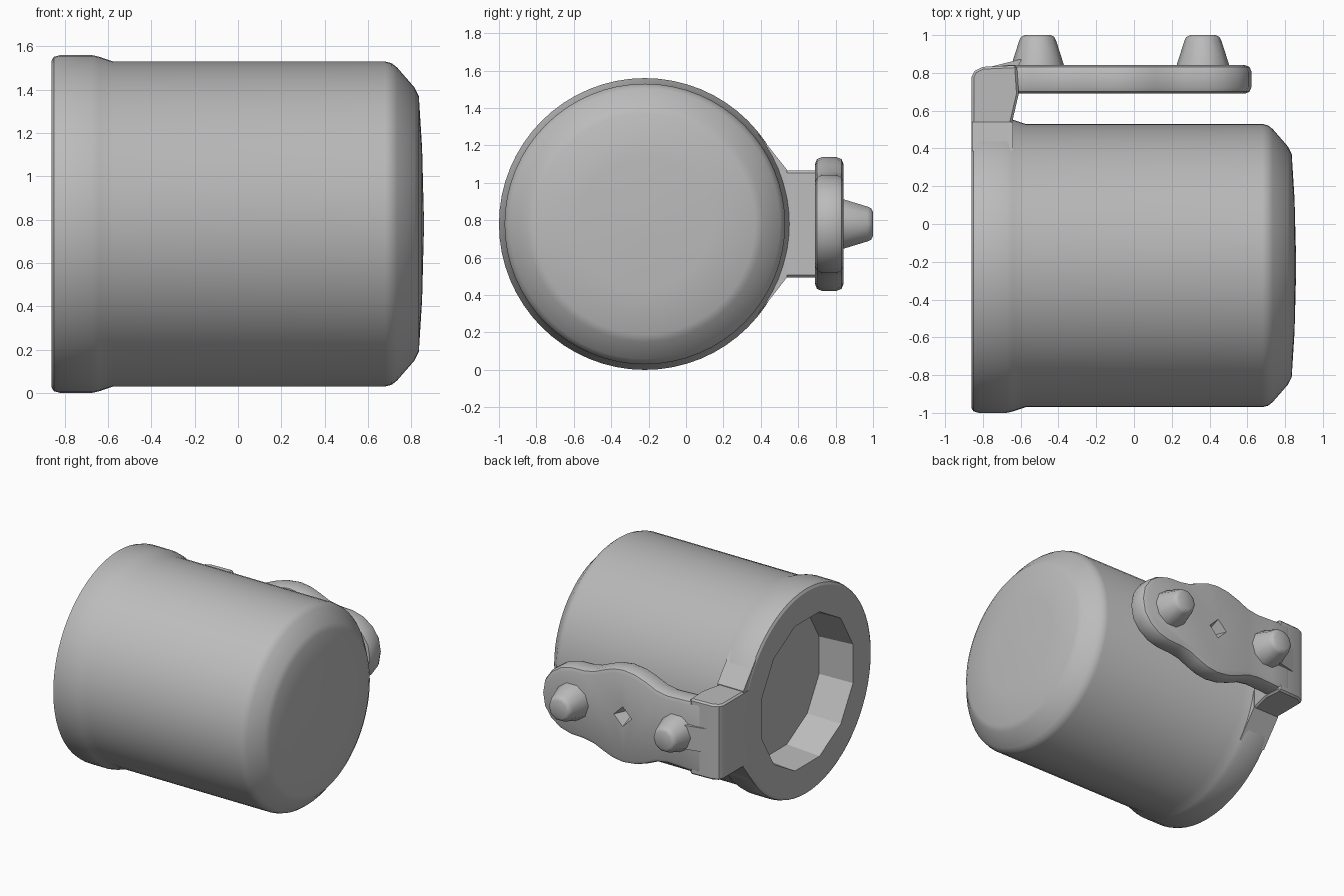
import bpy, bmesh, math

if "Cube" in bpy.data.objects:
    bpy.data.objects.remove(bpy.data.objects["Cube"])

CY, CZ = -0.22, 0.78          # axis of the cup

grey = bpy.data.materials.new("plain grey")
grey.diffuse_color = (0.5, 0.5, 0.5, 1)
grey.use_nodes = True
grey.node_tree.nodes["Principled BSDF"].inputs["Base Color"].default_value = grey.diffuse_color


def finish(name, bm):
    bmesh.ops.recalc_face_normals(bm, faces=bm.faces[:])
    me = bpy.data.meshes.new(name)
    bm.to_mesh(me)
    bm.free()
    me.materials.append(grey)
    ob = bpy.data.objects.new(name, me)
    bpy.context.collection.objects.link(ob)
    return ob


def revolve(name, profile, n, place, turn=0.0):
    """profile = (along, radius) rings, capped at both ends."""
    bm = bmesh.new()
    rings = []
    for t, r in profile:
        rings.append([bm.verts.new(place(t, r * math.cos(turn + 2 * math.pi * i / n),
                                         r * math.sin(turn + 2 * math.pi * i / n)))
                      for i in range(n)])
    for a, b in zip(rings, rings[1:]):
        for i in range(n):
            j = (i + 1) % n
            bm.faces.new((a[i], a[j], b[j], b[i]))
    bm.faces.new(rings[0])
    bm.faces.new(rings[-1])
    return finish(name, bm)


def prism(name, pts, a, b, place):
    """2D outline pushed from a to b."""
    bm = bmesh.new()
    lo = [bm.verts.new(place(u, v, a)) for u, v in pts]
    hi = [bm.verts.new(place(u, v, b)) for u, v in pts]
    n = len(pts)
    for i in range(n):
        j = (i + 1) % n
        bm.faces.new((lo[i], lo[j], hi[j], hi[i]))
    bm.faces.new(lo)
    bm.faces.new(hi)
    return finish(name, bm)


def activate(ob):
    bpy.ops.object.select_all(action='DESELECT')
    ob.select_set(True)
    bpy.context.view_layer.objects.active = ob


def bevel(ob, width, segments=2):
    m = ob.modifiers.new("bevel", 'BEVEL')
    m.width, m.segments = width, segments
    m.limit_method, m.angle_limit = 'ANGLE', math.radians(40)
    activate(ob)
    bpy.ops.object.modifier_apply(modifier=m.name)


def cut(ob, cutter):
    m = ob.modifiers.new("cut", 'BOOLEAN')
    m.operation, m.solver, m.object = 'DIFFERENCE', 'EXACT', cutter
    activate(ob)
    bpy.ops.object.modifier_apply(modifier=m.name)
    bpy.data.objects.remove(cutter)


def smooth(ob, deg=30):
    activate(ob)
    bpy.ops.object.shade_smooth_by_angle(angle=math.radians(deg))


along_x = lambda t, u, v: (t, CY + u, CZ + v)

# cup body with collar, chamfered and slightly domed end
cup = revolve("cup_body", [(-0.86, 0.755), (-0.85, 0.772), (-0.82, 0.78), (-0.675, 0.78),
                           (-0.64, 0.772), (-0.575, 0.75), (0.68, 0.75), (0.71, 0.742),
                           (0.735, 0.722), (0.815, 0.63), (0.835, 0.59), (0.85, 0.35),
                           (0.858, 0.04)], 64, along_x)
# shallow twelve-sided bore
cut(cup, revolve("bore_cutter", [(-1.0, 0.572), (-0.86, 0.565), (-0.59, 0.545)], 12, along_x,
                 math.radians(15)))
smooth(cup, 25)

# gusset blending the collar into the bracket
gusset = prism("collar_gusset", [(0.387, 1.262), (0.54, 1.07), (0.54, 0.495), (0.387, 0.298)],
               -0.858, -0.64, lambda u, v, t: (t, u, v))

# bracket arm
arm = prism("bracket_arm", [(-0.86, 0.42), (-0.86, 0.78), (-0.845, 0.81), (-0.80, 0.832),
                            (-0.62, 0.84), (-0.61, 0.69), (-0.645, 0.54), (-0.645, 0.42)],
            CZ - 0.285, CZ + 0.285, lambda u, v, t: (u, v, t))
bevel(arm, 0.012, 1)
smooth(arm)

# small ramp in front of the near peg
prism("peg_ramp", [(-0.79, 0.825), (-0.61, 0.87), (-0.55, 0.87), (-0.55, 0.80)],
      CZ - 0.09, CZ + 0.09, lambda u, v, t: (u, v, t))

# lobed plate
half = [(-0.72, 0.275), (-0.55, 0.265), (-0.43, 0.26), (-0.34, 0.275), (-0.25, 0.315),
        (-0.16, 0.345), (-0.06, 0.357), (0.03, 0.345), (0.11, 0.315), (0.19, 0.28),
        (0.27, 0.265), (0.38, 0.26), (0.47, 0.235), (0.55, 0.18), (0.605, 0.10)]
outline = half + [(0.622, 0)] + [(x, -h) for x, h in reversed(half)]
plate = prism("lobed_plate", outline, 0.69, 0.842, lambda u, v, t: (u, t, CZ + v))
bevel(plate, 0.035, 2)
# diamond recess
cut(plate, revolve("diamond_cutter", [(0.75, 0.035), (0.842, 0.075), (0.87, 0.087)], 4,
                   lambda t, u, v: (-0.06 + u, t, CZ + v)))
smooth(plate)

# two tapered pegs
for name, px in (("near_peg", -0.51), ("far_peg", 0.365)):
    peg = revolve(name, [(0.80, 0.145), (0.845, 0.138), (0.97, 0.098), (0.99, 0.088),
                         (1.0, 0.068)], 10, lambda t, u, v: (px + u, t, CZ + v))
    smooth(peg, 40)
